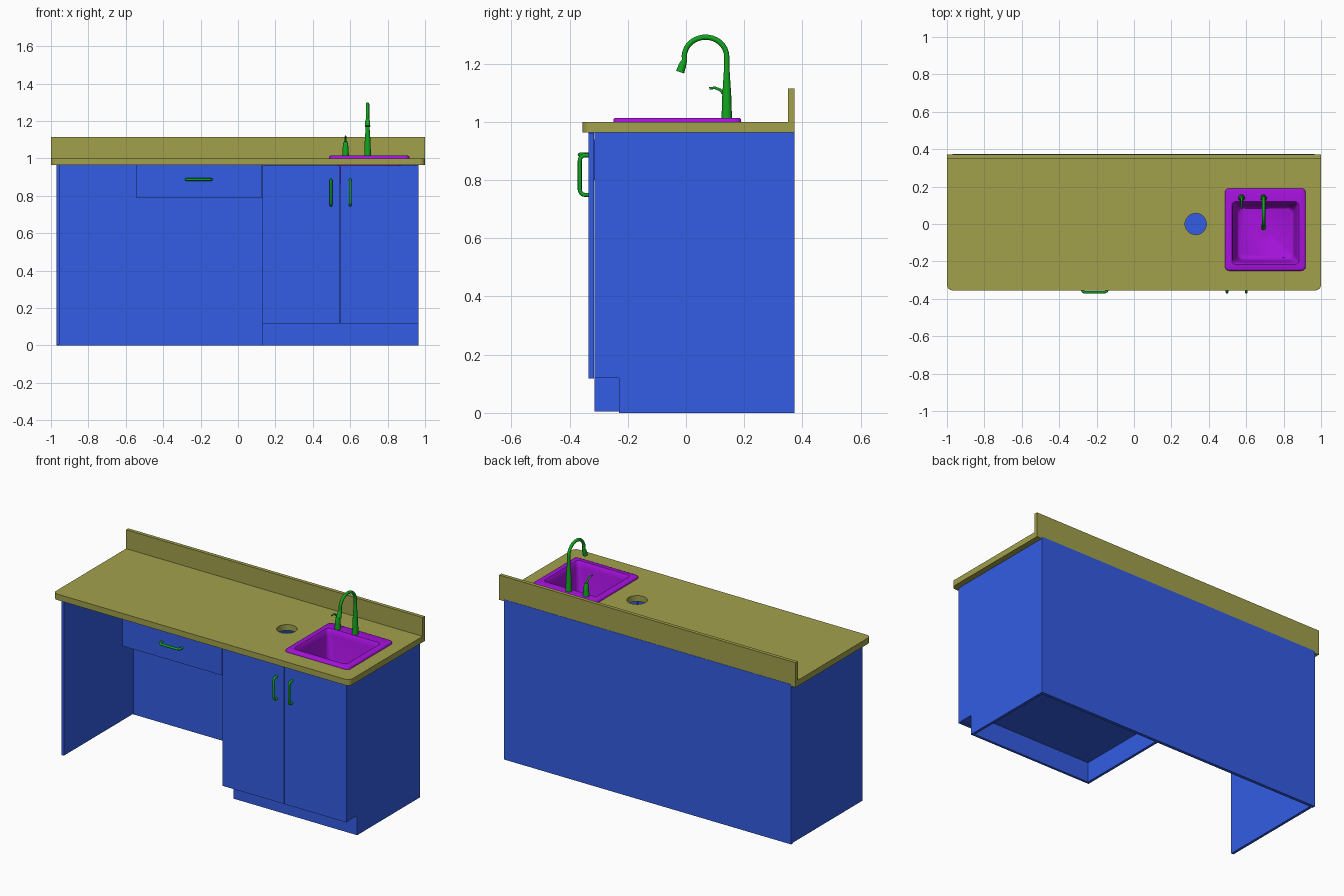
import bpy, bmesh, math
from mathutils import Vector

if "Cube" in bpy.data.objects:
    bpy.data.objects.remove(bpy.data.objects["Cube"])


def material(name, rgb):
    m = bpy.data.materials.new(name)
    m.diffuse_color = (*rgb, 1)
    m.use_nodes = True
    m.node_tree.nodes["Principled BSDF"].inputs["Base Color"].default_value = m.diffuse_color
    return m


OLIVE = material("olive", (0.36, 0.355, 0.072))
BLUE = material("blue", (0.033, 0.109, 0.78))
GREEN = material("green", (0.006, 0.38, 0.014))
PURPLE = material("purple", (0.386, 0.006, 0.73))


def add(name, data, mat):
    ob = bpy.data.objects.new(name, data)
    bpy.context.collection.objects.link(ob)
    data.materials.append(mat)
    return ob


def to_mesh(ob):
    """Turn curves into welded meshes and shade smooth with sharp edges."""
    bpy.ops.object.select_all(action='DESELECT')
    ob.select_set(True)
    bpy.context.view_layer.objects.active = ob
    if ob.type == 'CURVE':
        bpy.ops.object.convert(target='MESH')
        ob = bpy.context.view_layer.objects.active
        bm = bmesh.new()
        bm.from_mesh(ob.data)
        bmesh.ops.remove_doubles(bm, verts=bm.verts, dist=1e-5)
        bmesh.ops.recalc_face_normals(bm, faces=bm.faces)
        bm.to_mesh(ob.data)
        bm.free()
    bpy.ops.object.shade_smooth_by_angle(angle=math.radians(40))
    return ob


def box(name, x, y, z, mat=BLUE):
    bm = bmesh.new()
    bmesh.ops.create_cube(bm, size=1)
    for v in bm.verts:
        for i, (lo, hi) in enumerate((x, y, z)):
            v.co[i] = lo if v.co[i] < 0 else hi
    me = bpy.data.meshes.new(name)
    bm.to_mesh(me)
    bm.free()
    return add(name, me, mat)


def rrect(cx, cy, w, h, r, n=6):
    pts = []
    for k, (sx, sy) in enumerate(((1, 1), (-1, 1), (-1, -1), (1, -1))):
        for i in range(n + 1):
            a = math.pi / 2 * (k + i / n)
            pts.append((cx + sx * (w / 2 - r) + r * math.cos(a),
                        cy + sy * (h / 2 - r) + r * math.sin(a)))
    return pts


def circle(cx, cy, r, n=32):
    return [(cx + r * math.cos(2 * math.pi * i / n), cy + r * math.sin(2 * math.pi * i / n))
            for i in range(n)]


def plate(name, loops, thickness, mat):
    """Filled 2D outline; later loops become holes."""
    cu = bpy.data.curves.new(name, 'CURVE')
    cu.dimensions = '2D'
    cu.fill_mode = 'BOTH'
    cu.extrude = thickness / 2
    for loop in loops:
        sp = cu.splines.new('POLY')
        sp.points.add(len(loop) - 1)
        for p, (x, y) in zip(sp.points, loop):
            p.co = (x, y, 0, 1)
        sp.use_cyclic_u = True
    return to_mesh(add(name, cu, mat))


def tube(name, path, mat=GREEN):
    """Round tube along (x, y, z, radius) points."""
    cu = bpy.data.curves.new(name, 'CURVE')
    cu.dimensions = '3D'
    cu.bevel_depth = 1
    cu.bevel_resolution = 4
    cu.use_fill_caps = True
    sp = cu.splines.new('POLY')
    sp.points.add(len(path) - 1)
    for p, (x, y, z, r) in zip(sp.points, path):
        p.co = (x, y, z, 1)
        p.radius = r
    return to_mesh(add(name, cu, mat))


# Countertop with rounded front corners, sink opening and round hole
outline = [(1, 0.35), (-1, 0.35)] + rrect(0, 0, 2, 0.71, 0.03)[14:]
top = plate("countertop", [outline, circle(0.33, 0, 0.057), rrect(0.702, -0.04, 0.39, 0.38, 0.03)],
            0.036, OLIVE)
top.location.z = 0.982
box("backsplash", (-1, 1), (0.35, 0.372), (0.964, 1.115), OLIVE)

# Carcass: back, left leg panel, cupboard sides, floor and toe kick
box("back_panel", (-0.97, 0.965), (0.355, 0.3735), (0, 0.975))
box("left_end_panel", (-0.97, -0.954), (-0.315, 0.355), (0.004, 0.964))
notch = [(-0.215, 0), (0.355, 0), (0.355, 0.964), (-0.315, 0.964), (-0.315, 0.12), (-0.215, 0.12)]
for name, x in (("cupboard_left_side", 0.138), ("cupboard_right_side", 0.957)):
    side = plate(name, [notch], 0.016, BLUE)
    side.rotation_euler = (math.pi / 2, 0, math.pi / 2)
    side.location.x = x
box("cupboard_floor", (0.146, 0.949), (-0.315, 0.355), (0.12, 0.136))
box("toe_kick", (0.13, 0.965), (-0.23, -0.215), (0, 0.12))

# Doors
box("left_door", (0.13, 0.546), (-0.335, -0.316), (0.118, 0.962))
box("right_door", (0.549, 0.965), (-0.335, -0.316), (0.118, 0.962))

# Drawer
box("drawer_front", (-0.545, 0.127), (-0.335, -0.316), (0.79, 0.964))
box("drawer_bottom", (-0.53, 0.115), (-0.316, 0.30), (0.80, 0.812))
box("drawer_back", (-0.53, 0.115), (0.285, 0.30), (0.812, 0.94))
for name, x in (("drawer_left_side", -0.53), ("drawer_right_side", 0.10)):
    box(name, (x, x + 0.015), (-0.316, 0.285), (0.812, 0.94))


# Bow handles
def handle(name, centre, axis):
    c, a, out = Vector(centre), Vector(axis), Vector((0, -1, 0))
    half, depth, rad, tr = 0.068, 0.031, 0.018, 0.007
    pts = [c - a * half]
    for s in (-1, 1):
        arc = [(half - rad + rad * math.cos(t), depth - rad + rad * math.sin(t))
               for t in (math.pi / 2 * i / 5 for i in range(6))]
        for u, d in (arc if s < 0 else arc[::-1]):
            pts.append(c + a * s * u + out * d)
    pts.append(c + a * half)
    tube(name, [(*p, tr) for p in pts])


handle("left_door_handle", (0.497, -0.334, 0.817), (0, 0, 1))
handle("right_door_handle", (0.600, -0.334, 0.817), (0, 0, 1))
handle("drawer_handle", (-0.21, -0.334, 0.887), (1, 0, 0))

# Sink: lofted rounded rectangles from rim to basin floor
rings = [(-0.03, 0.432, 0.44, 0.022, 1.000), (-0.03, 0.430, 0.438, 0.022, 1.008),
         (-0.03, 0.424, 0.432, 0.02, 1.012), (-0.03, 0.412, 0.42, 0.018, 1.014),
         (-0.048, 0.358, 0.335, 0.02, 1.014), (-0.048, 0.348, 0.325, 0.02, 1.008),
         (-0.048, 0.338, 0.314, 0.025, 0.98), (-0.048, 0.306, 0.29, 0.035, 0.845),
         (-0.048, 0.298, 0.28, 0.035, 0.828), (-0.048, 0.28, 0.264, 0.035, 0.82)]
bm = bmesh.new()
prev = None
for cy, w, h, r, z in rings:
    cur = [bm.verts.new((x, y, z)) for x, y in rrect(0.702, cy, w, h, r)]
    if prev:
        for i in range(len(cur)):
            j = (i + 1) % len(cur)
            bm.faces.new((prev[i], prev[j], cur[j], cur[i]))
    prev = cur
bm.faces.new(prev)
me = bpy.data.meshes.new("sink")
bm.to_mesh(me)
bm.free()
to_mesh(add("sink", me, PURPLE))
drain = plate("drain", [circle(0.70, -0.03, 0.043)], 0.004, PURPLE)
drain.location.z = 0.821

# Gooseneck faucet with spray head
fx = 0.693
path = [(fx, 0.14, 1.012, 0.018), (fx, 0.14, 1.09, 0.0155), (fx, 0.14, 1.15, 0.0115),
        (fx, 0.14, 1.19, 0.009)]
for i in range(17):
    a = math.radians(190 * i / 16)
    path.append((fx, 0.067 + 0.073 * math.cos(a), 1.224 + 0.067 * math.sin(a), 0.009))
path += [(fx, -0.011, 1.198, 0.0125), (fx, -0.020, 1.171, 0.0145)]
tube("faucet", path)

# Side tap with curved lever
lx = 0.575
tube("tap_body", [(lx, 0.14, 1.012, 0.018), (lx, 0.14, 1.05, 0.016), (lx, 0.14, 1.08, 0.013),
                  (lx, 0.14, 1.092, 0.008)])
tube("tap_lever", [(lx, 0.143, 1.08, 0.007), (lx, 0.132, 1.095, 0.006), (lx, 0.118, 1.109, 0.005),
                   (lx, 0.10, 1.117, 0.0045), (lx, 0.08, 1.115, 0.004)])
